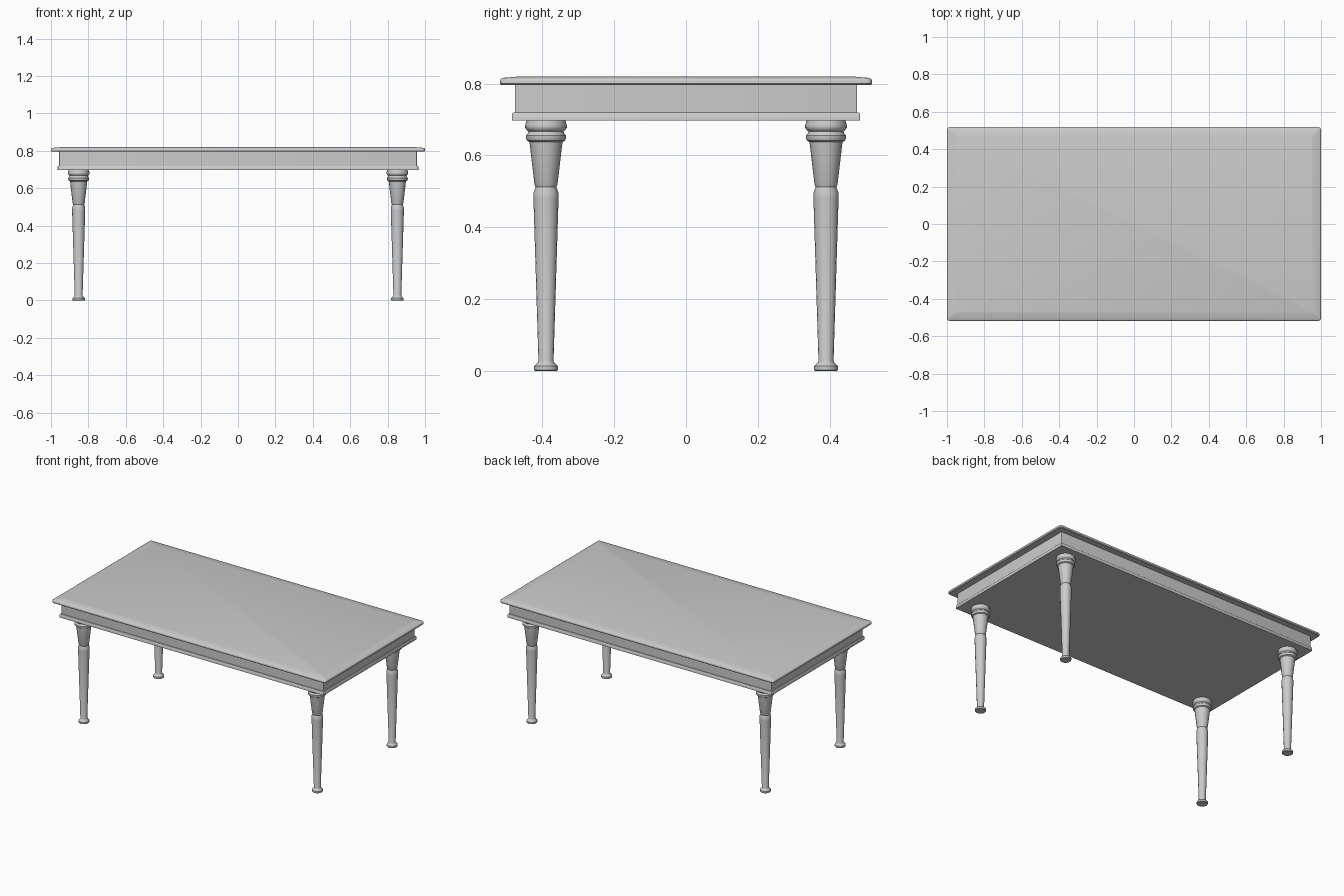
import bpy
import bmesh
import math

cube = bpy.data.objects.get("Cube")
if cube:
    bpy.data.objects.remove(cube, do_unlink=True)

GREY = (0.6, 0.6, 0.6, 1)
mat = bpy.data.materials.new("light grey")
mat.use_nodes = True
mat.diffuse_color = GREY
mat.node_tree.nodes["Principled BSDF"].inputs["Base Color"].default_value = GREY


def loft(name, rings, angle):
    """Skin a stack of closed rings and cap both ends."""
    bm = bmesh.new()
    loops = [[bm.verts.new(p) for p in ring] for ring in rings]
    n = len(loops[0])
    for low, high in zip(loops, loops[1:]):
        for i in range(n):
            j = (i + 1) % n
            bm.faces.new((low[i], low[j], high[j], high[i]))
    bm.faces.new(loops[0][::-1])
    bm.faces.new(loops[-1])
    mesh = bpy.data.meshes.new(name)
    bm.to_mesh(mesh)
    bm.free()
    mesh.materials.append(mat)
    obj = bpy.data.objects.new(name, mesh)
    bpy.context.collection.objects.link(obj)
    bpy.ops.object.select_all(action="DESELECT")
    obj.select_set(True)
    bpy.context.view_layer.objects.active = obj
    bpy.ops.object.shade_smooth_by_angle(angle=math.radians(angle))
    return obj


def rounded_rect(hx, hy, r, z, steps=4):
    """Rectangle outline with rounded corners, counter-clockwise."""
    pts = []
    for k, (sx, sy) in enumerate(((1, 1), (-1, 1), (-1, -1), (1, -1))):
        for s in range(steps + 1):
            a = (k + s / steps) * math.pi / 2
            pts.append((sx * (hx - r) + r * math.cos(a),
                        sy * (hy - r) + r * math.sin(a), z))
    return pts


def slab(name, hx, hy, r, profile):
    """Stack of outlines, each given as (inset, height)."""
    loft(name, [rounded_rect(hx - i, hy - i, max(r - i, 0.002), z)
                for i, z in profile], 40)


# Table top with eased edge and shallow sloping border
slab("table_top", 1.0, 0.518, 0.016,
     [(0.004, 0.796), (0, 0.80), (0, 0.809), (0.002, 0.813),
      (0.007, 0.816), (0.044, 0.819), (0.048, 0.82)])

# Apron and the moulding below it
slab("apron", 0.957, 0.477, 0.004, [(0, 0.715), (0, 0.797)])
slab("apron_moulding", 0.964, 0.485, 0.004,
     [(0, 0.697), (0, 0.715), (0.003, 0.719), (0.008, 0.72)])

# Turned legs: (radius, height) from foot to capital
LEG = [(0.031, 0), (0.033, 0.002), (0.033, 0.013), (0.022, 0.024),
       (0.021, 0.027), (0.035, 0.48), (0.035, 0.495), (0.029, 0.512),
       (0.032, 0.519), (0.046, 0.637), (0.053, 0.641), (0.056, 0.648),
       (0.056, 0.655), (0.051, 0.661), (0.049, 0.667), (0.054, 0.671),
       (0.058, 0.677), (0.058, 0.684), (0.054, 0.698)]
SIDES = 16
for depth, sy in (("front", -1), ("back", 1)):
    for side, sx in (("left", 1), ("right", -1)):
        rings = [[(sx * 0.852 + r * math.cos(math.tau * i / SIDES),
                   sy * 0.39 + r * math.sin(math.tau * i / SIDES), z)
                  for i in range(SIDES)] for r, z in LEG]
        loft(f"{depth}_{side}_leg", rings, 35)
